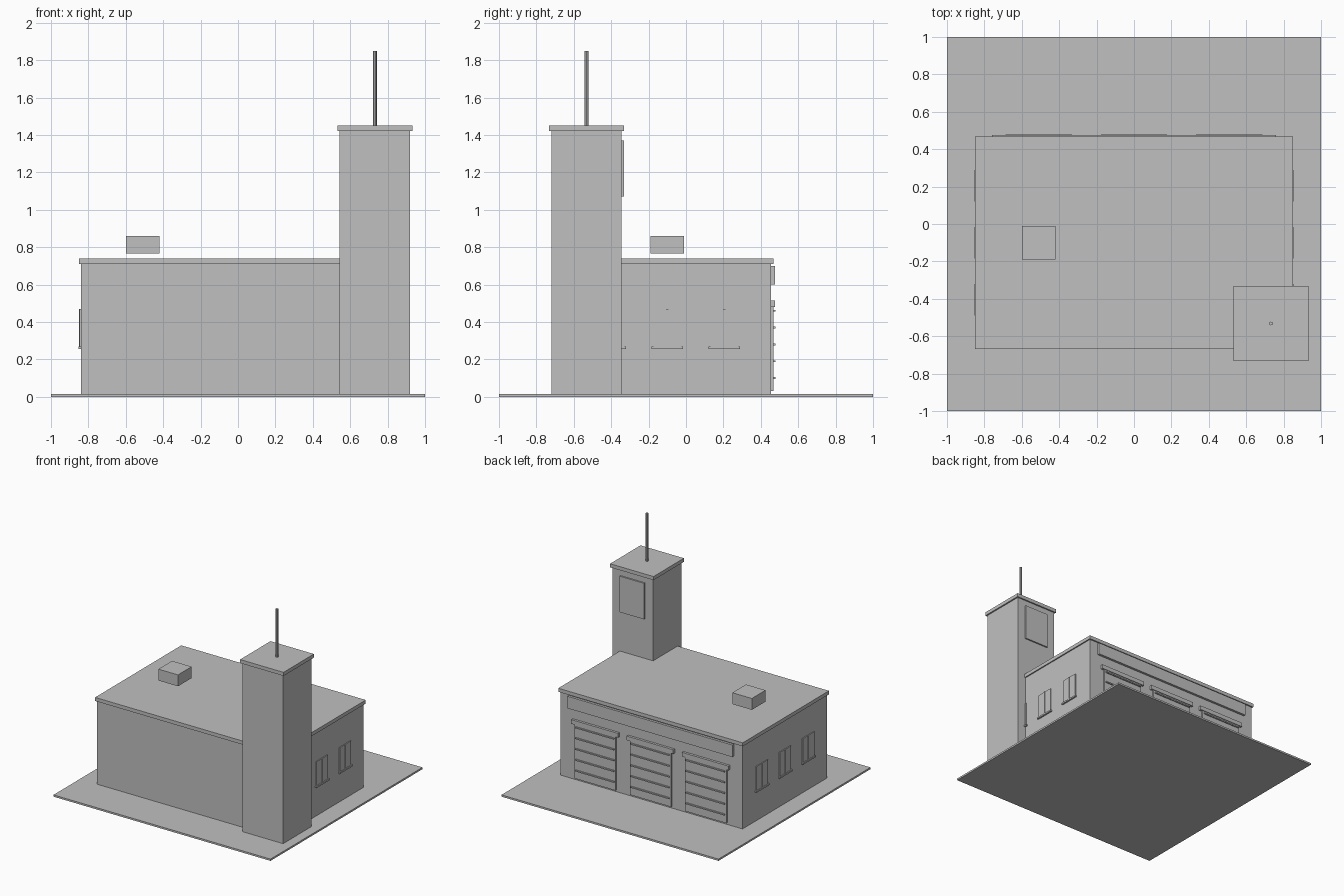
import bpy

cube = bpy.data.objects.get("Cube")
if cube:
    bpy.data.objects.remove(cube, do_unlink=True)

# Single plain grey material
GREY = (0.53, 0.53, 0.53, 1)
mat = bpy.data.materials.new("plain grey")
mat.use_nodes = True
mat.diffuse_color = GREY
mat.node_tree.nodes["Principled BSDF"].inputs["Base Color"].default_value = GREY


def box(name, x, y, z):
    """Box spanning the given (low, high) ranges."""
    spans = (x, y, z)
    bpy.ops.mesh.primitive_cube_add(size=1, location=[(a + b) / 2 for a, b in spans])
    ob = bpy.context.object
    ob.name = name
    ob.scale = [b - a for a, b in spans]
    bpy.ops.object.transform_apply(location=False, rotation=False, scale=True)
    ob.data.materials.append(mat)
    return ob


def around(centre, width):
    return (centre - width / 2, centre + width / 2)


WALL_X, BACK, FRONT = 0.84, 0.455, -0.655
BASE = 0.015

# Ground slab, main hall and roof
box("ground_slab", (-1, 1), (-1, 1), (0, BASE))
box("hall_walls", (-WALL_X, WALL_X), (FRONT, BACK), (BASE, 0.71))
box("hall_roof", (-0.85, 0.85), (-0.667, 0.467), (0.71, 0.74))
box("roof_vent_unit", (-0.6, -0.42), (-0.19, -0.01), (0.765, 0.86))

# Tower with cap, panel and mast
TX, TY = 0.732, -0.532
box("tower", around(TX, 0.376), around(TY, 0.376), (BASE, 1.42))
box("tower_cap", around(TX, 0.4), around(TY, 0.4), (1.42, 1.45))
box("tower_panel", around(TX, 0.225), (-0.35, -0.332), (1.07, 1.37))
bpy.ops.mesh.primitive_cylinder_add(vertices=8, radius=0.01, depth=0.4,
                                    location=(TX, TY, 1.65))
mast = bpy.context.object
mast.name = "tower_mast"
mast.data.materials.append(mat)

# Long board above the vehicle doors
box("door_fascia_board", (-0.76, 0.76), (BACK, 0.475), (0.6, 0.7))

# Three slatted doors with lintels
for i in (-1, 0, 1):
    cx = 0.51 * i
    box("vehicle_door", around(cx, 0.38), (BACK, 0.469), (0.03, 0.48))
    box("door_lintel", around(cx, 0.43), (BACK, 0.475), (0.48, 0.515))
    for k in range(5):
        box("door_slat", around(cx, 0.355), (BACK, 0.479), around(0.1 + 0.09 * k, 0.01))

# Side windows, mirrored on both walls
for side in (-1, 1):
    def proud(depth):
        return tuple(sorted((side * WALL_X, side * (WALL_X + depth))))

    for cy in (0.205, -0.1, -0.405):
        box("window_pane", proud(0.007), around(cy, 0.15), (0.27, 0.47))
        box("window_mullion", proud(0.011), around(cy, 0.012), (0.27, 0.47))
        box("window_sill", proud(0.014), around(cy, 0.17), (0.257, 0.27))
